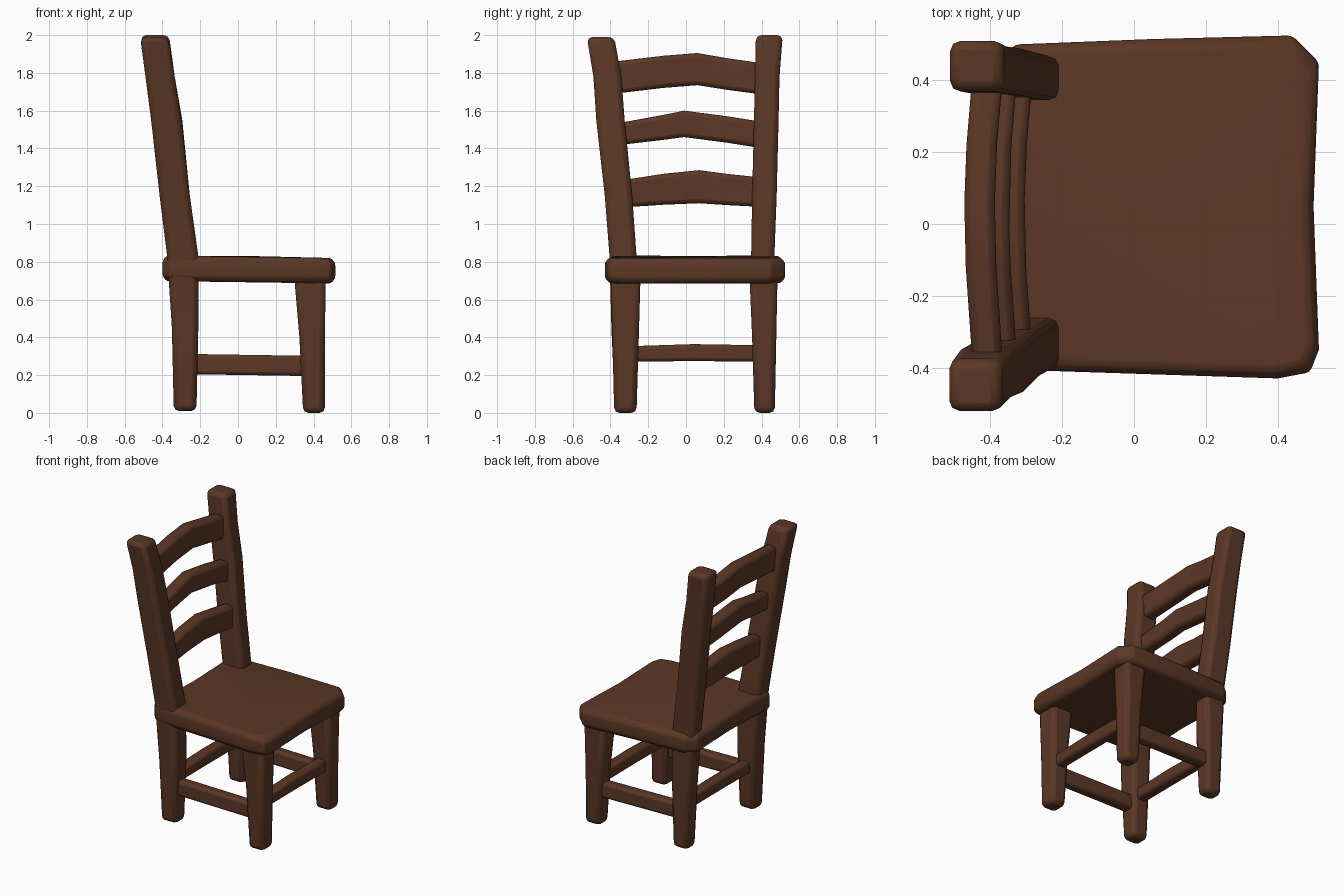
import bpy, bmesh
from mathutils import Vector

if "Cube" in bpy.data.objects:
    bpy.data.objects.remove(bpy.data.objects["Cube"])

wood = bpy.data.materials.new("dark brown wood")
wood.diffuse_color = (0.105, 0.039, 0.019, 1)
wood.use_nodes = True
wood.node_tree.nodes["Principled BSDF"].inputs["Base Color"].default_value = wood.diffuse_color


def loft(name, rings, bevel):
    """Skin a solid through matching rings of points, then soften its edges."""
    bm = bmesh.new()
    loops = [[bm.verts.new(p) for p in ring] for ring in rings]
    n = len(loops[0])
    for a, b in zip(loops, loops[1:]):
        for i in range(n):
            j = (i + 1) % n
            bm.faces.new((a[i], a[j], b[j], b[i]))
    bm.faces.new(loops[0][::-1])
    bm.faces.new(loops[-1])
    bmesh.ops.recalc_face_normals(bm, faces=bm.faces[:])
    mesh = bpy.data.meshes.new(name)
    bm.to_mesh(mesh)
    bm.free()
    mesh.materials.append(wood)
    ob = bpy.data.objects.new(name, mesh)
    bpy.context.collection.objects.link(ob)
    mod = ob.modifiers.new("soft edges", "BEVEL")
    mod.width, mod.segments = bevel, 2
    mod.limit_method, mod.angle_limit = "ANGLE", 0.6
    bpy.ops.object.select_all(action="DESELECT")
    ob.select_set(True)
    bpy.context.view_layer.objects.active = ob
    bpy.ops.object.shade_smooth_by_angle(angle=0.75)
    return ob


def post(name, sections, bevel=0.028):
    """Upright square timber; each section is z, x0, x1, y0, y1."""
    loft(name, [[(x0, y0, z), (x1, y0, z), (x1, y1, z), (x0, y1, z)]
                for z, x0, x1, y0, y1 in sections], bevel)


def rail(name, along, sections, thick, bevel=0.018):
    """Horizontal bar; each section is position, across, z0, z1."""
    rings = []
    for p, c, z0, z1 in sections:
        box = [(c - thick / 2, z0), (c + thick / 2, z0), (c + thick / 2, z1), (c - thick / 2, z1)]
        rings.append([(p, q, z) if along == "x" else (q, p, z) for q, z in box])
    loft(name, rings, bevel)


# Seat: thick, slightly uneven slab with clipped corners
outline = [(-0.36, -0.405), (0.40, -0.43), (0.49, -0.413), (0.515, -0.35), (0.50, 0.05),
           (0.515, 0.45), (0.44, 0.525), (0.05, 0.515), (-0.33, 0.50),
           (-0.40, 0.44), (-0.385, 0.04), (-0.40, -0.36)]
centre = Vector((0.05, 0.04))


def seat_ring(z, scale):
    pts = [centre + (Vector(p) - centre) * scale for p in outline]
    return [(p.x, p.y, z - 0.012 * max(p.x, 0) / 0.5) for p in pts]


loft("seat", [seat_ring(0.697, 0.95), seat_ring(0.725, 1), seat_ring(0.805, 1),
              seat_ring(0.832, 0.95)], 0.012)

# Back legs running up into the leaning back posts
post("back_post_left", [(0.01, -0.34, -0.22, -0.375, -0.265), (0.45, -0.35, -0.21, -0.395, -0.25),
                        (0.83, -0.375, -0.21, -0.405, -0.262), (1.15, -0.415, -0.255, -0.43, -0.285),
                        (1.55, -0.46, -0.30, -0.475, -0.325), (1.78, -0.49, -0.335, -0.49, -0.342),
                        (1.99, -0.518, -0.37, -0.525, -0.38)])
post("back_post_right", [(0.01, -0.335, -0.22, 0.365, 0.468), (0.45, -0.35, -0.21, 0.35, 0.475),
                         (0.83, -0.375, -0.21, 0.345, 0.468), (1.15, -0.415, -0.255, 0.35, 0.48),
                         (1.55, -0.46, -0.295, 0.36, 0.49), (1.78, -0.49, -0.335, 0.365, 0.495),
                         (2.0, -0.515, -0.365, 0.37, 0.512)])

# Front legs
post("front_leg_left", [(0.0, 0.345, 0.46, -0.38, -0.262), (0.4, 0.325, 0.46, -0.39, -0.25),
                        (0.75, 0.295, 0.465, -0.40, -0.24)])
post("front_leg_right", [(0.0, 0.345, 0.46, 0.362, 0.47), (0.4, 0.325, 0.46, 0.35, 0.478),
                         (0.75, 0.295, 0.465, 0.335, 0.485)])

# Arched back slats: x, then z range at left end, peak and right end
slats = [(-0.335, (1.085, 1.225), (1.11, 1.285), (1.09, 1.245), 0.07),
         (-0.378, (1.415, 1.53), (1.46, 1.60), (1.40, 1.54), -0.01),
         (-0.418, (1.69, 1.86), (1.735, 1.905), (1.685, 1.85), 0.06)]
for k, (x, a, m, b, peak) in enumerate(slats, 1):
    def mix(s, t, f):
        return [s[i] + (t[i] - s[i]) * f for i in (0, 1)]
    rail(f"back_slat_{k}", "y", [(-0.38, x + 0.01, *a), (-0.12, x - 0.008, *mix(a, m, 0.68)),
                                 (peak, x - 0.012, *m), (0.22, x - 0.006, *mix(m, b, 0.5)),
                                 (0.41, x + 0.01, *b)], 0.085, 0.022)

# Stretchers between the legs
for side, y in (("left", -0.32), ("right", 0.415)):
    rail(f"side_stretcher_{side}", "x", [(-0.26, y, 0.205, 0.312), (0.38, y, 0.195, 0.302)], 0.075)
for side, x in (("front", 0.395), ("back", -0.28)):
    rail(f"{side}_stretcher", "y", [(-0.30, x, 0.272, 0.353), (0.04, x, 0.274, 0.364),
                                    (0.40, x, 0.272, 0.358)], 0.075)
